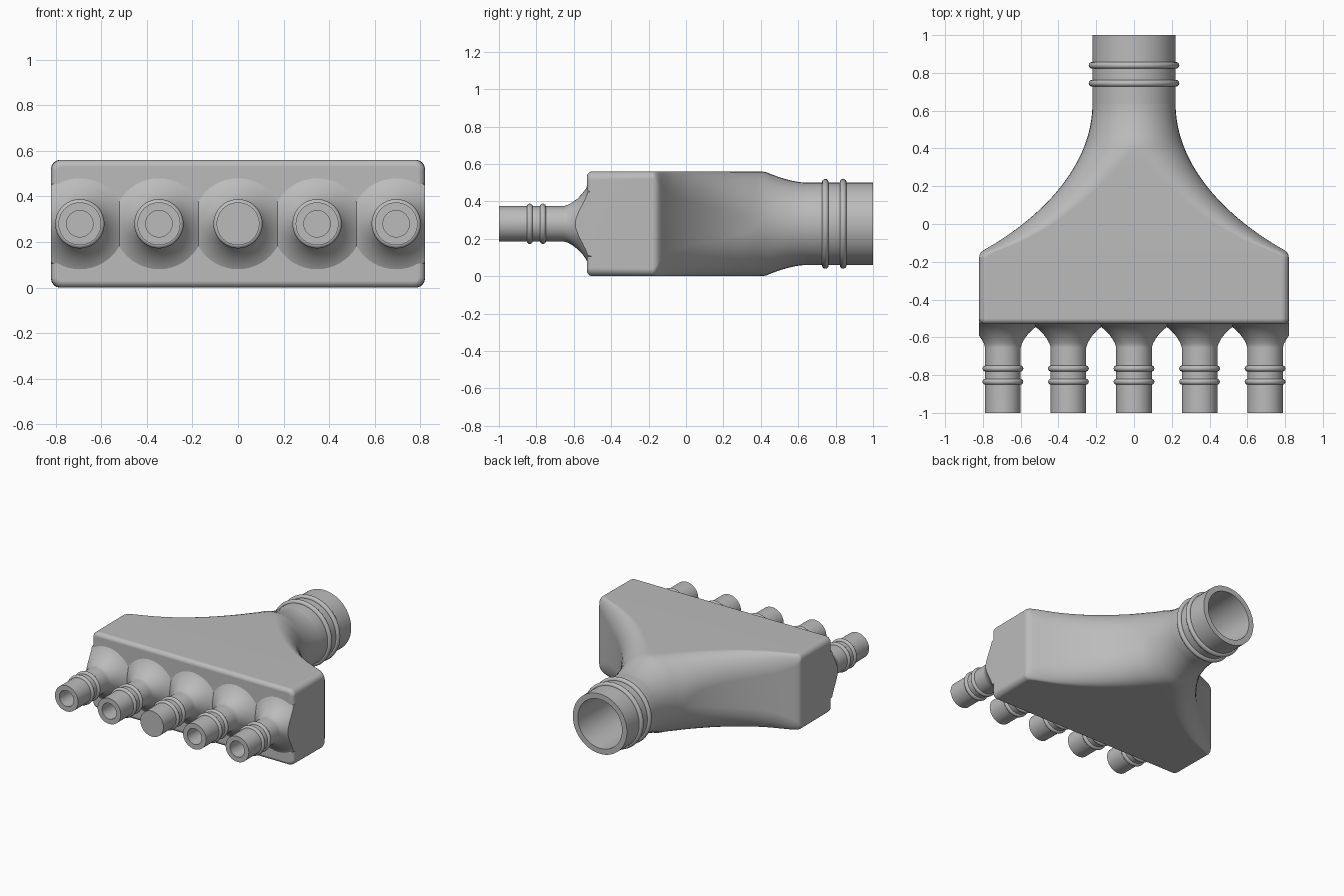
import bpy, bmesh
from math import sin, cos, pi, tau, radians
from mathutils import Vector, Matrix

if "Cube" in bpy.data.objects:
    bpy.data.objects.remove(bpy.data.objects["Cube"], do_unlink=True)

grey = bpy.data.materials.new("plain grey")
grey.use_nodes = True
grey.diffuse_color = (0.5, 0.5, 0.5, 1)
grey.node_tree.nodes["Principled BSDF"].inputs["Base Color"].default_value = (0.5, 0.5, 0.5, 1)

MID = 0.28          # height of the centre line
SIDE = 0.82         # half width of the body


def finish(bm, name, angle=30):
    bmesh.ops.remove_doubles(bm, verts=bm.verts, dist=0.0002)
    bmesh.ops.recalc_face_normals(bm, faces=bm.faces)
    mesh = bpy.data.meshes.new(name)
    bm.to_mesh(mesh)
    bm.free()
    mesh.materials.append(grey)
    obj = bpy.data.objects.new(name, mesh)
    bpy.context.collection.objects.link(obj)
    bpy.ops.object.select_all(action='DESELECT')
    obj.select_set(True)
    bpy.context.view_layer.objects.active = obj
    bpy.ops.object.shade_smooth_by_angle(angle=radians(angle))
    mod = obj.modifiers.new("even shading", 'WEIGHTED_NORMAL')
    mod.keep_sharp = True
    return obj


def revolve(profile, x=0.0, closed=False, steps=48):
    """Spin (radius, y) points around a lengthwise axis at x."""
    bm = bmesh.new()
    vs = [bm.verts.new((x + r, y, MID)) for r, y in profile]
    pairs = list(zip(vs, vs[1:])) + ([(vs[-1], vs[0])] if closed else [])
    edges = [bm.edges.new(p) for p in pairs]
    bmesh.ops.spin(bm, geom=vs + edges, cent=(x, 0, MID), axis=(0, 1, 0),
                   angle=tau, steps=steps, use_merge=True)
    return bm


def ring(name, x, y, major, minor):
    pts = [(major + minor * cos(tau * i / 14), y + minor * sin(tau * i / 14)) for i in range(14)]
    finish(revolve(pts, x, closed=True), name, 60)


def lerp_table(table, y):
    for (a, u), (b, v) in zip(table, table[1:]):
        if y <= b:
            return u + (v - u) * max(0, (y - a) / (b - a))
    return table[-1][1]


# Body: rounded rectangles lofted from the wide front to the round outlet
ROUNDING = [(-0.17, 0.04), (-0.135, 0.085), (-0.08, 0.13), (0, 0.16),
            (0.2, 0.2), (0.33, 0.235), (0.43, 0.28)]


def section(w, h, r, y, n=10):
    rx, rz = min(r, w), min(r, h)
    pts = []
    for q, (sx, sz) in enumerate([(1, 1), (-1, 1), (-1, -1), (1, -1)]):
        for i in range(n + 1):
            a = (q + i / n) * pi / 2
            pts.append((sx * (w - rx) + rx * cos(a), y, MID + sz * (h - rz) + rz * sin(a)))
    return pts


def half_height(y):
    t = min(1, max(0, (y - 0.42) / 0.22))
    return 0.28 - 0.06 * (1 - (1 - t) ** 1.6)


sections = []
for i in range(7):                                   # rolled front edge
    a = i / 6 * pi / 2
    d = 0.03 * (1 - sin(a))
    sections.append(section(SIDE - d, 0.28 - d, 0.045 - d, -0.50 - 0.03 * cos(a)))
for w, y in [(SIDE, -0.18), (0.818, -0.165), (0.81, -0.149)]:   # shoulder
    sections.append(section(w, 0.28, lerp_table(ROUNDING, y), y))
ctrl = [Vector(p) for p in [(0.79, -0.135), (0.5, 0.03), (0.22, 0.30), (0.22, 0.64)]]
for i in range(33):                                  # concave flank
    t = i / 32
    s = 1 - t
    w, y = ctrl[0] * s**3 + ctrl[1] * 3 * s * s * t + ctrl[2] * 3 * s * t * t + ctrl[3] * t**3
    sections.append(section(w, half_height(y), lerp_table(ROUNDING, y), y))

bm = bmesh.new()
loops = [[bm.verts.new(p) for p in sec] for sec in sections]
for a, b in zip(loops, loops[1:]):
    for i in range(len(a)):
        j = (i + 1) % len(a)
        bm.faces.new((a[i], a[j], b[j], b[i]))
bm.faces.new(loops[0])
finish(bm, "body")

# Outlet pipe with its bore and two grip rings
finish(revolve([(0.22, 0.635), (0.22, 1.0), (0.18, 1.0), (0.18, 0.3), (0, 0.3)], steps=64),
       "outlet_pipe")
for i, y in enumerate((0.745, 0.84)):
    ring(f"outlet_ring_{i + 1}", 0, y, 0.222, 0.018)

# Five inlet nozzles flaring into the body; the middle one is closed
FLARE = [(0, -0.505), (0.215, -0.505), (0.21, -0.525), (0.187, -0.536), (0.16, -0.556),
         (0.135, -0.58), (0.115, -0.607), (0.101, -0.632), (0.094, -0.655), (0.094, -1.0)]
BORE = [(0.058, -1.0), (0.058, -0.6), (0, -0.6)]
for k in range(-2, 3):
    x = k * 0.347
    bm = revolve(FLARE + (BORE if k else [(0, -1.0)]), x)
    if abs(k) == 2:                                  # trim flush with the body side
        side = k // 2
        bmesh.ops.remove_doubles(bm, verts=bm.verts, dist=0.0002)
        cut = bmesh.ops.bisect_plane(bm, geom=bm.verts[:] + bm.edges[:] + bm.faces[:],
                                     plane_co=(side * SIDE, 0, 0), plane_no=(side, 0, 0),
                                     clear_outer=True)
        rim = [e for e in cut["geom_cut"] if isinstance(e, bmesh.types.BMEdge)]
        bmesh.ops.holes_fill(bm, edges=rim, sides=0)
    finish(bm, f"inlet_nozzle_{k + 3}")
    for i, y in enumerate((-0.765, -0.835)):
        ring(f"inlet_{k + 3}_ring_{i + 1}", x, y, 0.092, 0.016)
